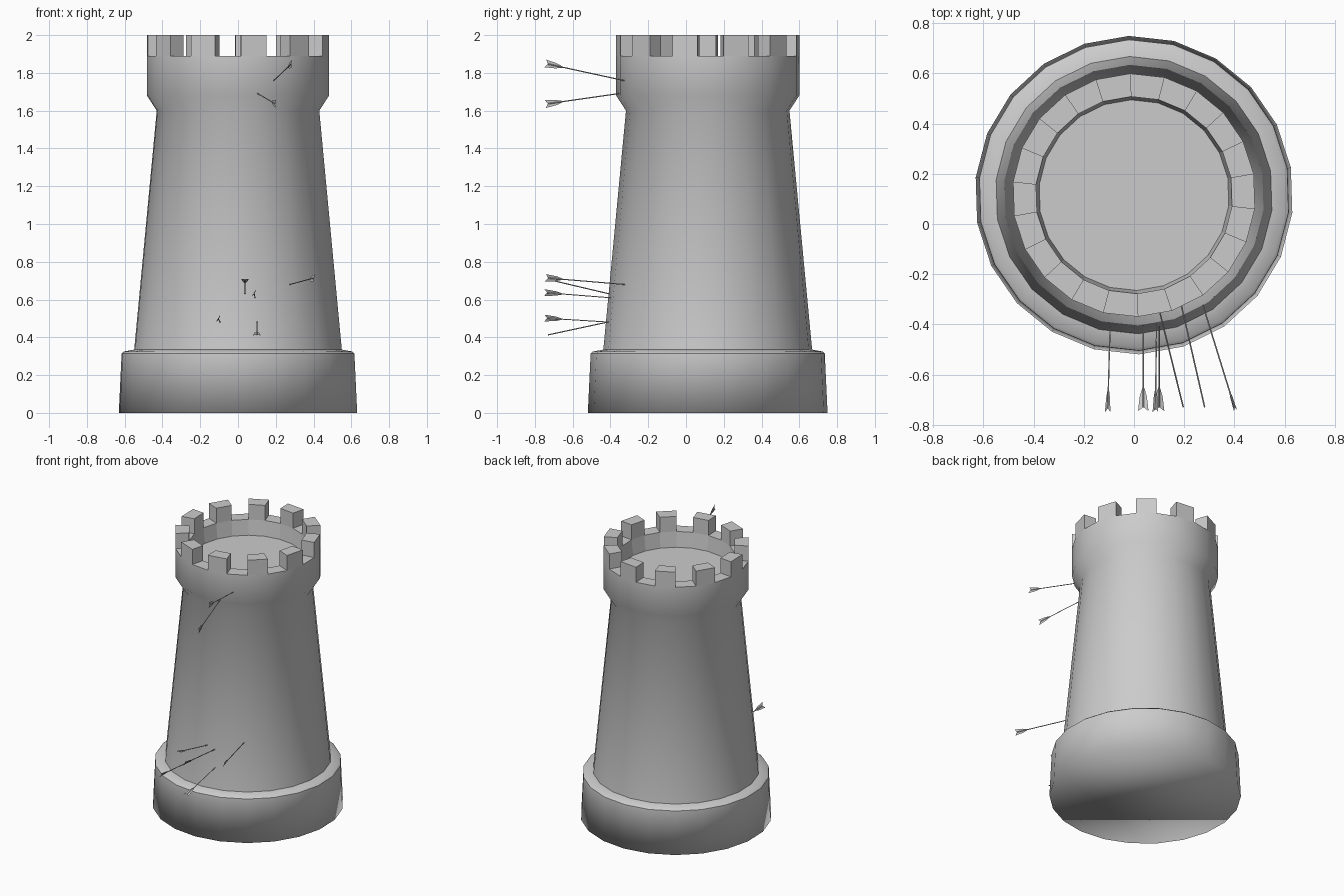
import bpy, bmesh
from math import sin, cos, radians
from mathutils import Vector

if "Cube" in bpy.data.objects:
    bpy.data.objects.remove(bpy.data.objects["Cube"])

SIDES = 22
CY = 0.115                       # tower axis sits behind the origin
START = radians(91.8)
STEP = radians(360 / SIDES)


def add_object(name, bm):
    mesh = bpy.data.meshes.new(name)
    bm.to_mesh(mesh)
    bm.free()
    obj = bpy.data.objects.new(name, mesh)
    bpy.context.collection.objects.link(obj)
    return obj


# Tower: turned profile (radius, height), ending at the sunken roof floor
profile = [(0.635, 0), (0.62, 0.315), (0.608, 0.325), (0.553, 0.335),
           (0.433, 1.6), (0.485, 1.68), (0.485, 1.89), (0.393, 1.89), (0.38, 1.78)]
RIM = 6                          # profile row forming the flat rim
bm = bmesh.new()
rings = [[bm.verts.new((r * cos(START + k * STEP), CY + r * sin(START + k * STEP), z))
          for k in range(SIDES)] for r, z in profile]
rim_faces = []
bottom = bm.faces.new(rings[0][::-1])
bottom.smooth = True
for i in range(len(rings) - 1):
    for k in range(SIDES):
        n = (k + 1) % SIDES
        f = bm.faces.new((rings[i][k], rings[i][n], rings[i + 1][n], rings[i + 1][k]))
        f.smooth = i < RIM
        if i == RIM:
            rim_faces.append(f)
bm.faces.new(rings[-1])

# Battlements: raise every other rim segment
raised = bmesh.ops.extrude_discrete_faces(bm, faces=rim_faces[1::2])["faces"]
bmesh.ops.translate(bm, verts=list({v for f in raised for v in f.verts}), vec=(0, 0, 0.11))
bmesh.ops.remove_doubles(bm, verts=bm.verts, dist=0.0001)
bmesh.ops.recalc_face_normals(bm, faces=bm.faces)

# Crisp edges everywhere except the soft foot of the base
for e in bm.edges:
    at_ground = all(v.co.z < 0.01 for v in e.verts)
    if e.calc_face_angle(3.0) > radians(42) and not at_ground:
        e.smooth = False
add_object("tower", bm)


# Arrows: thin shaft from the wall to the tail, with one flat notched vane
def arrow(name, tip, tail, vane_dir):
    tip, tail = Vector(tip), Vector(tail)
    axis = (tip - tail).normalized()
    across = Vector(vane_dir)
    across = (across - across.dot(axis) * axis).normalized()
    side = axis.cross(across)
    bm = bmesh.new()
    corners = [across, side, -across, -side]
    ends = [[bm.verts.new(p + c * 0.003) for c in corners]
            for p in (tail + axis * 0.015, tip + axis * 0.02)]
    for k in range(4):
        n = (k + 1) % 4
        bm.faces.new((ends[0][k], ends[0][n], ends[1][n], ends[1][k]))
    bm.faces.new(ends[0][::-1])
    bm.faces.new(ends[1])
    bmesh.ops.recalc_face_normals(bm, faces=bm.faces)
    for s in (1, -1):
        outline = [(0.015, 0), (0, 0.021), (0.06, 0.014), (0.1, 0.002)]
        bm.faces.new([bm.verts.new(tail + axis * a + across * (w * s)) for a, w in outline])
    add_object(name, bm)


UP, FLAT, TILT = (0, 0, 1), (1, 0, 0), (0.5, 0, 0.8)
arrows = [
    ((0.19, -0.33, 1.76), (0.285, -0.745, 1.85), UP),
    ((0.105, -0.36, 1.69), (0.2, -0.745, 1.635), UP),
    ((0.275, -0.325, 0.68), (0.405, -0.745, 0.715), (0.35, 0, 1)),
    ((0.037, -0.405, 0.63), (0.037, -0.745, 0.71), FLAT),
    ((0.09, -0.405, 0.61), (0.085, -0.75, 0.637), TILT),
    ((0.1, -0.395, 0.485), (0.1, -0.745, 0.41), FLAT),
    ((-0.095, -0.395, 0.48), (-0.105, -0.75, 0.502), TILT),
]
for i, (tip, tail, vane) in enumerate(arrows, 1):
    arrow(f"arrow_{i}", tip, tail, vane)
